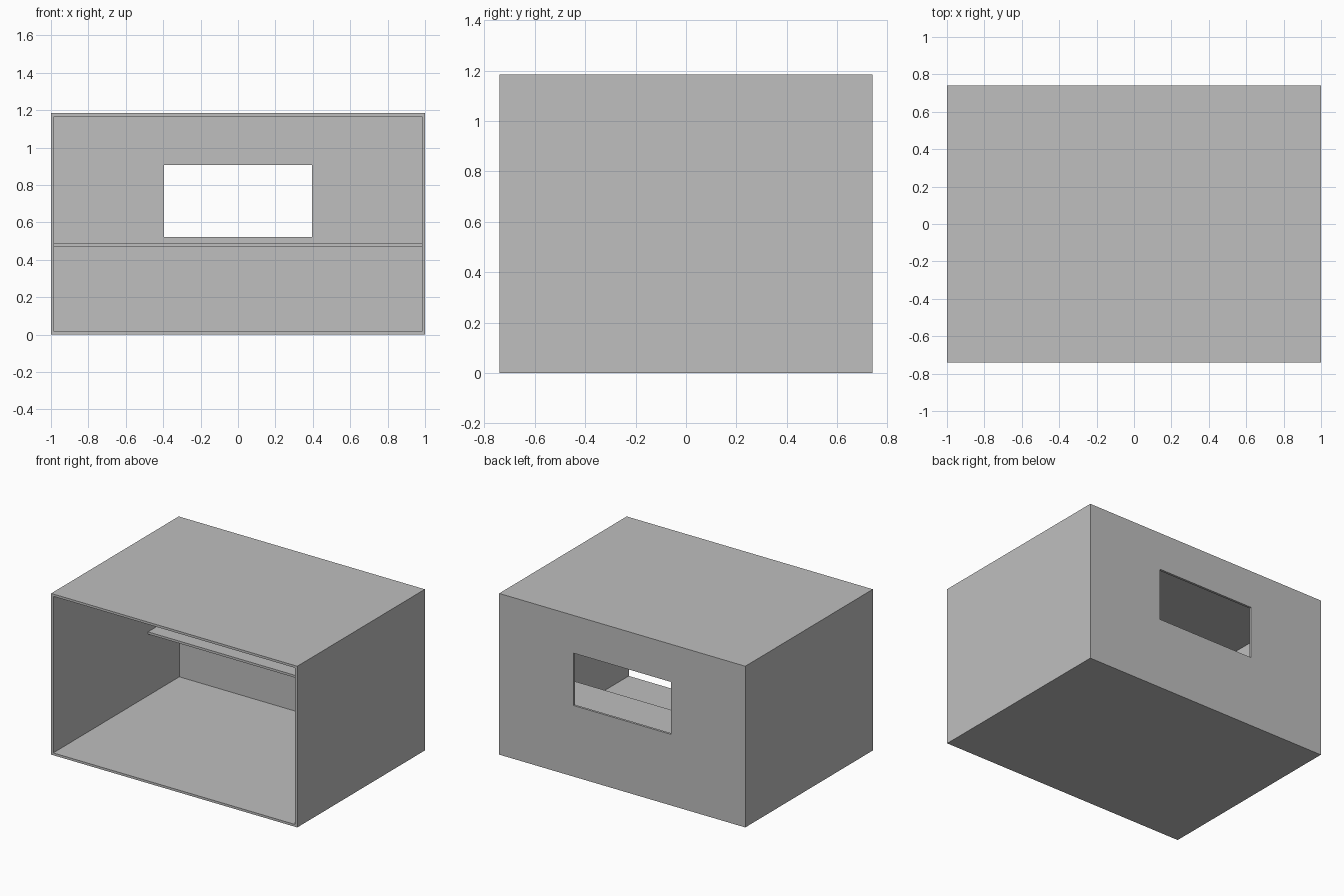
import bpy
import bmesh
from mathutils import Matrix, Vector

WIDTH, DEPTH, HEIGHT = 2.0, 1.48, 1.184
WALL = 0.017
SHELF_Z, SHELF_FRONT = 0.469, 0.36

default = bpy.data.objects.get("Cube")
if default:
    bpy.data.objects.remove(default, do_unlink=True)

# Single plain grey
grey = bpy.data.materials.new("light_grey")
grey.use_nodes = True
colour = (0.52, 0.52, 0.52, 1.0)
grey.diffuse_color = colour
grey.node_tree.nodes["Principled BSDF"].inputs["Base Color"].default_value = colour


def box(name, low, high, open_front=False):
    """Axis-aligned box between two corners, optionally without its -y face."""
    low, high = Vector(low), Vector(high)
    bm = bmesh.new()
    bmesh.ops.create_cube(bm, size=1.0, matrix=Matrix.Translation((low + high) / 2)
                          @ Matrix.Diagonal((*(high - low), 1.0)))
    bm.normal_update()
    if open_front:
        front = [f for f in bm.faces if f.normal.y < -0.9]
        bmesh.ops.delete(bm, geom=front, context='FACES_ONLY')
    mesh = bpy.data.meshes.new(name)
    bm.to_mesh(mesh)
    bm.free()
    mesh.materials.append(grey)
    obj = bpy.data.objects.new(name, mesh)
    bpy.context.collection.objects.link(obj)
    return obj


# Open-fronted cabinet shell with even wall thickness
shell = box("cabinet_shell", (-WIDTH / 2, -DEPTH / 2, 0),
            (WIDTH / 2, DEPTH / 2, HEIGHT), open_front=True)
walls = shell.modifiers.new("walls", 'SOLIDIFY')
walls.thickness = WALL
walls.offset = -1
walls.use_even_offset = True

# Rectangular opening through the back panel
cutter = box("back_opening_cutter", (-0.395, DEPTH / 2 - 0.1, 0.522),
             (0.395, DEPTH / 2 + 0.1, 0.907))
cutter.hide_render = True
cutter.hide_viewport = True
cutter.display_type = 'WIRE'
opening = shell.modifiers.new("back_opening", 'BOOLEAN')
opening.operation = 'DIFFERENCE'
opening.solver = 'EXACT'
opening.object = cutter

# Bake the modifiers and drop the cutter
bpy.context.view_layer.update()
evaluated = shell.evaluated_get(bpy.context.evaluated_depsgraph_get())
baked = bpy.data.meshes.new_from_object(evaluated)
shell.modifiers.clear()
shell.data = baked
bpy.data.objects.remove(cutter, do_unlink=True)

# Narrow shelf along the back wall
inner_x = WIDTH / 2 - WALL
box("back_shelf", (-inner_x, SHELF_FRONT, SHELF_Z),
    (inner_x, DEPTH / 2 - WALL, SHELF_Z + WALL))
